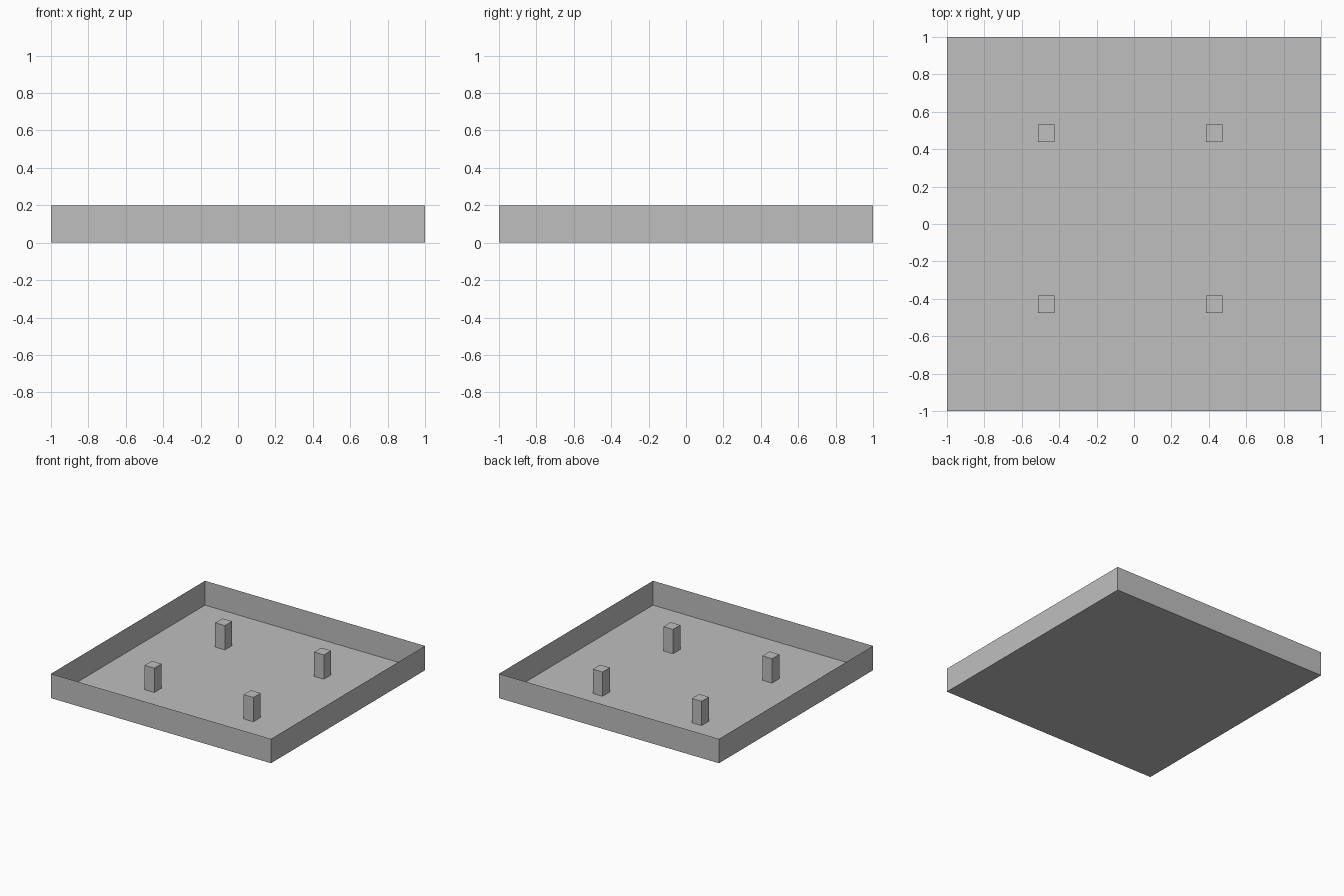
import bpy
import bmesh

if "Cube" in bpy.data.objects:
    bpy.data.objects.remove(bpy.data.objects["Cube"], do_unlink=True)

HEIGHT = 0.2

grey = bpy.data.materials.new("plain_grey")
grey.use_nodes = True
colour = (0.52, 0.52, 0.52, 1)
grey.diffuse_color = colour
grey.node_tree.nodes["Principled BSDF"].inputs["Base Color"].default_value = colour


def open_box(name, x, y, width, depth, open_side):
    """Thin-skinned box standing on the ground, open at the top (1) or bottom (-1)."""
    bm = bmesh.new()
    bmesh.ops.create_cube(bm, size=1)
    bmesh.ops.scale(bm, vec=(width, depth, HEIGHT), verts=bm.verts)
    bmesh.ops.translate(bm, vec=(0, 0, HEIGHT / 2), verts=bm.verts)
    bm.normal_update()
    removed = [f for f in bm.faces if f.normal.z * open_side > 0.5]
    bmesh.ops.delete(bm, geom=removed, context="FACES")
    mesh = bpy.data.meshes.new(name)
    bm.to_mesh(mesh)
    bm.free()
    mesh.materials.append(grey)
    obj = bpy.data.objects.new(name, mesh)
    obj.location = (x, y, 0)
    bpy.context.collection.objects.link(obj)


# Shallow tray: floor and four thin walls
open_box("tray", 0, 0, 2, 2, 1)

# Four square pegs standing on the tray floor
for side, x in (("right", -0.47), ("left", 0.43)):
    for end, y in (("front", -0.43), ("back", 0.485)):
        open_box(f"{end}_{side}_peg", x, y, 0.088, 0.094, -1)
